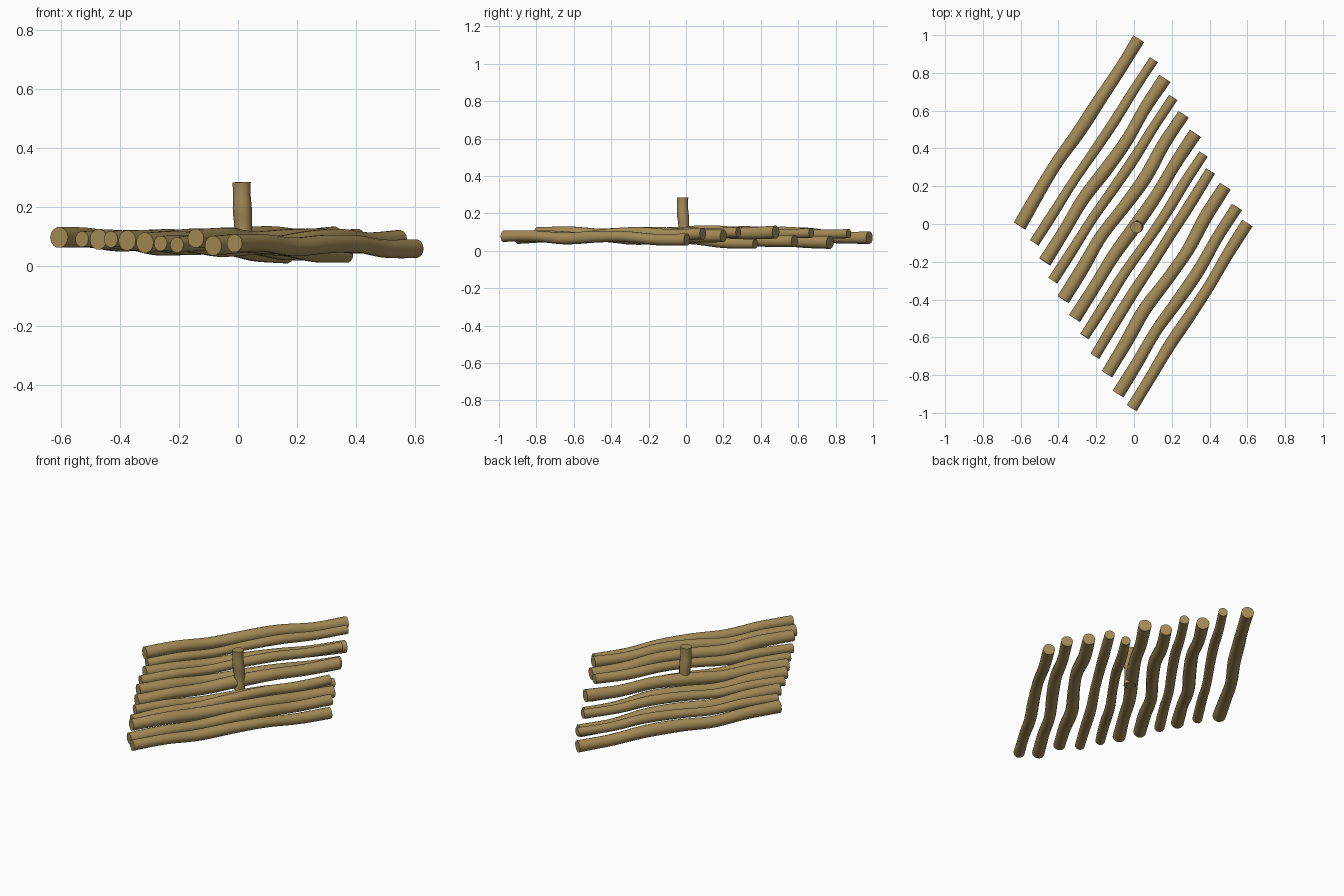
import bpy, bmesh, math, random
from mathutils import Vector

if "Cube" in bpy.data.objects:
    bpy.data.objects.remove(bpy.data.objects["Cube"])

random.seed(4)
bark = bpy.data.materials.new("tan_bark")
bark.diffuse_color = (0.37, 0.26, 0.095, 1)
bark.use_nodes = True
bark.node_tree.nodes["Principled BSDF"].inputs["Base Color"].default_value = bark.diffuse_color


def spline(pts, t):
    """Smooth path through evenly spaced points, t in 0..1."""
    n = len(pts) - 1
    i = min(int(t * n), n - 1)
    u = t * n - i
    p1, p2 = pts[i], pts[i + 1]
    p0 = pts[i - 1] if i > 0 else p1 * 2 - p2
    p3 = pts[i + 2] if i + 2 <= n else p2 * 2 - p1
    return 0.5 * (2 * p1 + (p2 - p0) * u + (2 * p0 - 5 * p1 + 4 * p2 - p3) * u * u
                  + (3 * p1 - p0 - 3 * p2 + p3) * u ** 3)


def log(name, pts, radius, rings=28, sides=14):
    """Capped round log with a gently uneven thickness."""
    bm = bmesh.new()
    axis = (pts[-1] - pts[0]).normalized()
    ref = Vector((0, 0, 1)) if abs(axis.z) < 0.8 else Vector((0, 1, 0))
    side = axis.cross(ref).normalized()
    up = side.cross(axis)
    ph = random.uniform(0, 6.28)
    loops = []
    for k in range(rings + 1):
        t = k / rings
        c = spline(pts, t)
        r = radius * (1 + 0.05 * math.sin(11 * t + ph))
        loops.append([bm.verts.new(c + r * (math.cos(a) * side + math.sin(a) * up))
                      for a in (2 * math.pi * j / sides for j in range(sides))])
    for a, b in zip(loops, loops[1:]):
        for j in range(sides):
            bm.faces.new((a[j], a[(j + 1) % sides], b[(j + 1) % sides], b[j]))
    bm.faces.new(loops[0][::-1])
    bm.faces.new(loops[-1])
    bmesh.ops.recalc_face_normals(bm, faces=bm.faces)
    me = bpy.data.meshes.new(name)
    bm.to_mesh(me)
    bm.free()
    me.materials.append(bark)
    ob = bpy.data.objects.new(name, me)
    bpy.context.collection.objects.link(ob)
    bpy.context.view_layer.objects.active = ob
    ob.select_set(True)
    bpy.ops.object.shade_smooth_by_angle(angle=math.radians(40))
    ob.select_set(False)


# Deck logs: start x, y, z; end x, y, z; radius; sideways bend
logs = [
    (-.605, -.01, .098, .025, .98, .070, .034, -.014),
    (-.528, -.10, .092, .105, .87, .092, .026, .004),
    (-.472, -.20, .092, .163, .77, .045, .034, .012),
    (-.430, -.30, .092, .208, .67, .095, .027, .005),
    (-.375, -.40, .088, .262, .58, .052, .034, .014),
    (-.315, -.50, .080, .325, .48, .100, .034, .008),
    (-.262, -.595, .078, .368, .37, .038, .027, .006),
    (-.207, -.70, .073, .405, .28, .100, .028, -.006),
    (-.143, -.795, .095, .483, .20, .080, .034, .014),
    (-.084, -.90, .070, .545, .09, .092, .032, .010),
    (-.012, -.975, .078, .600, .005, .060, .031, .006),
]
for i, (x0, y0, z0, x1, y1, z1, r, bend) in enumerate(logs):
    a, b = Vector((x0, y0, z0)), Vector((x1, y1, z1))
    perp = Vector((.84, -.54, 0))
    shape = (0, .3, 1, -.2, -.9, .1, 0)
    lift = (0, .004, -.006, .006, .010, -.003, 0)
    if bend < 0:
        shape = (0, .7, 1, .2, .1, -.2, 0)
    pts = [a.lerp(b, k / 6) + perp * abs(bend) * (-shape[k]) + Vector((0, 0, lift[k]))
           for k in range(7)]
    log(f"deck_log_{i + 1}", pts, r)

# Short upright mast stub in the middle of the deck
log("mast", [Vector((.018, -.015, .06)), Vector((.017, -.012, .14)),
             Vector((.014, -.018, .21)), Vector((.012, -.018, .285))], .031, rings=10)
